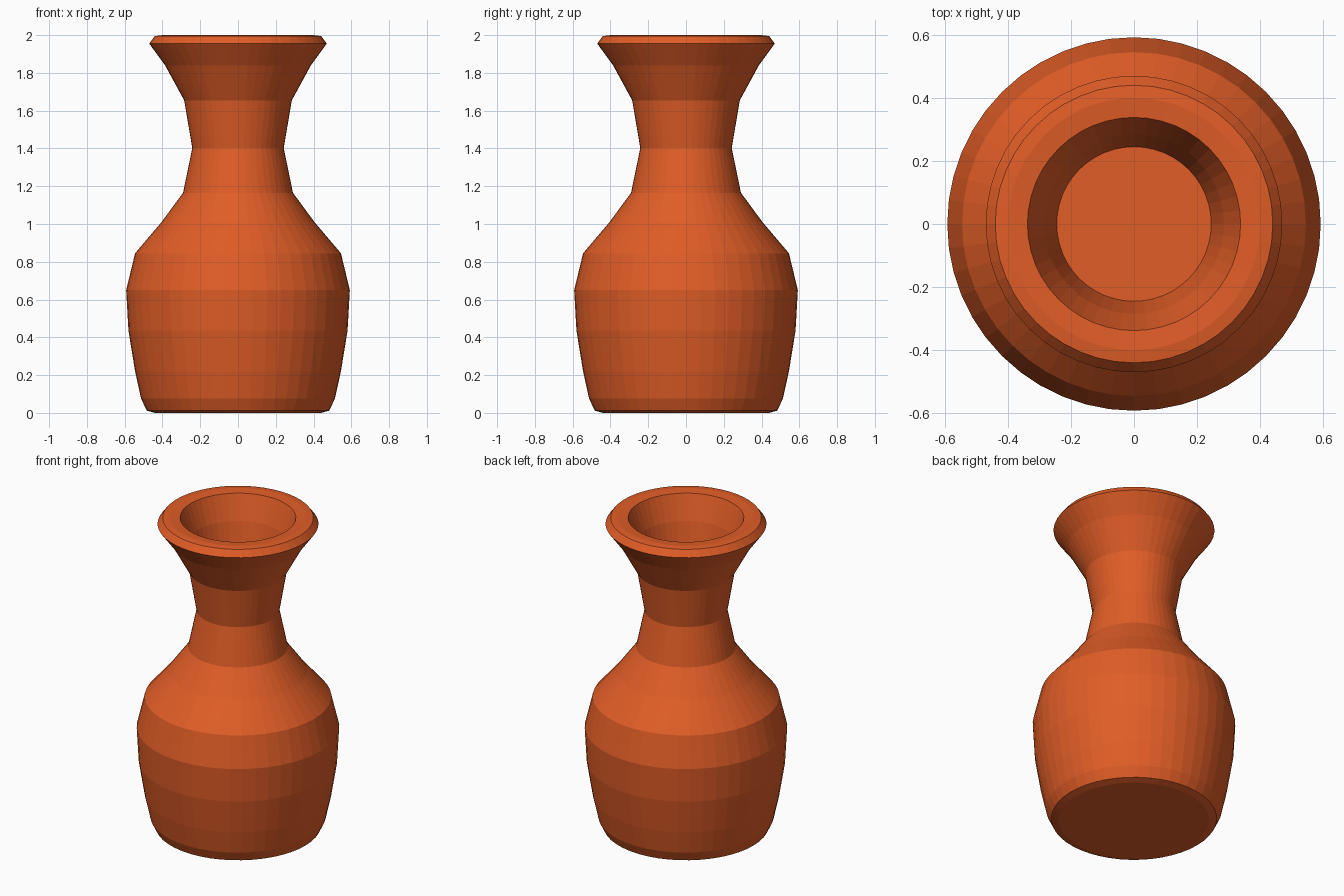
import bpy
import math

if "Cube" in bpy.data.objects:
    bpy.data.objects.remove(bpy.data.objects["Cube"])

SEGMENTS = 48

# Vase profile (radius, height): underside, outer wall, rim, then inside of the mouth
profile = [
    (0.44, 0.0), (0.483, 0.012), (0.513, 0.075), (0.545, 0.22), (0.58, 0.435),
    (0.592, 0.65), (0.545, 0.845), (0.405, 1.01), (0.291, 1.165),
    (0.242, 1.402), (0.285, 1.655), (0.386, 1.84), (0.47, 1.955),
    (0.44, 1.995), (0.40, 2.0), (0.338, 1.995),
    (0.285, 1.84), (0.245, 1.65),
]


def lathe(name, points, segments):
    """Revolve a profile about z, closing both ends with flat discs."""
    verts = [(r * math.cos(2 * math.pi * i / segments),
              r * math.sin(2 * math.pi * i / segments), z)
             for r, z in points for i in range(segments)]
    faces = []
    for k in range(len(points) - 1):
        a, b = k * segments, (k + 1) * segments
        for i in range(segments):
            j = (i + 1) % segments
            faces.append((a + i, a + j, b + j, b + i))
    last = (len(points) - 1) * segments
    faces.append(tuple(reversed(range(segments))))            # underside
    faces.append(tuple(last + i for i in range(segments)))    # mouth floor
    mesh = bpy.data.meshes.new(name)
    mesh.from_pydata(verts, [], faces)
    mesh.update()
    obj = bpy.data.objects.new(name, mesh)
    bpy.context.collection.objects.link(obj)
    return obj


# Terracotta vase
vase = lathe("vase", profile, SEGMENTS)
clay = bpy.data.materials.new("terracotta")
clay.diffuse_color = (0.75, 0.11, 0.02, 1.0)
clay.use_nodes = True
clay.node_tree.nodes["Principled BSDF"].inputs["Base Color"].default_value = clay.diffuse_color
vase.data.materials.append(clay)
